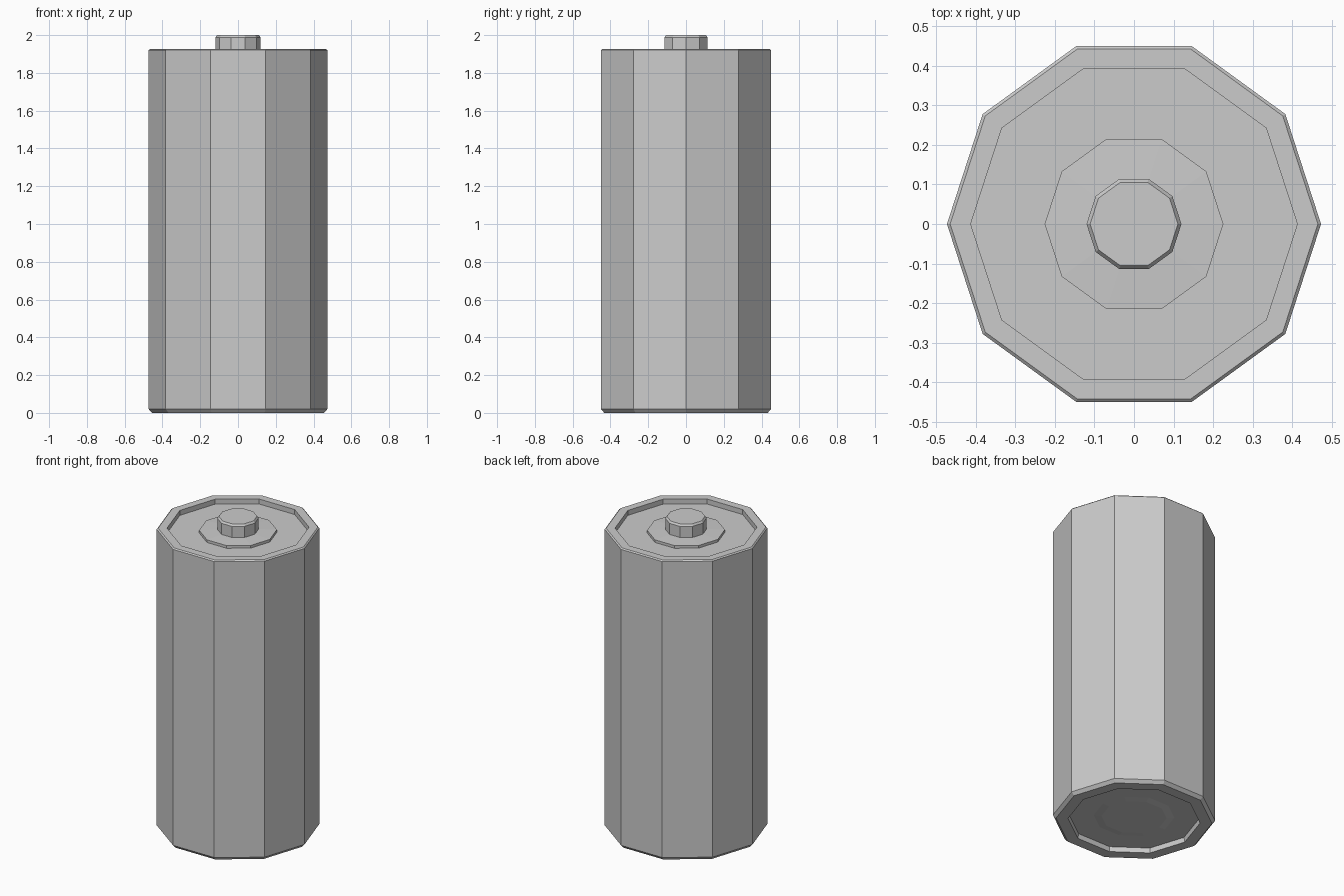
import bpy
import bmesh
from math import cos, sin, tau

if "Cube" in bpy.data.objects:
    bpy.data.objects.remove(bpy.data.objects["Cube"], do_unlink=True)

SIDES = 10

grey = bpy.data.materials.new("plain_grey")
grey.use_nodes = True
colour = (0.6, 0.6, 0.6, 1)
grey.diffuse_color = colour
grey.node_tree.nodes["Principled BSDF"].inputs["Base Color"].default_value = colour


def turned_part(name, profile):
    """Closed ten-sided solid from (radius, z) rings, capped at both ends."""
    bm = bmesh.new()
    rings = [[bm.verts.new((r * cos(tau * i / SIDES), r * sin(tau * i / SIDES), z))
              for i in range(SIDES)] for r, z in profile]
    for low, high in zip(rings, rings[1:]):
        for i in range(SIDES):
            j = (i + 1) % SIDES
            bm.faces.new((low[i], low[j], high[j], high[i]))
    bm.faces.new(rings[0][::-1])
    bm.faces.new(rings[-1])
    bmesh.ops.recalc_face_normals(bm, faces=bm.faces)
    mesh = bpy.data.meshes.new(name)
    bm.to_mesh(mesh)
    bm.free()
    mesh.materials.append(grey)
    obj = bpy.data.objects.new(name, mesh)
    bpy.context.collection.objects.link(obj)
    return obj


# Casing: sunken base with a faint raised disc, chamfered rims, sunken top
turned_part("casing", [
    (0.19, 0.025), (0.235, 0.03), (0.38, 0.03), (0.385, 0.0), (0.455, 0.0),
    (0.473, 0.02), (0.473, 1.92), (0.465, 1.927), (0.413, 1.927), (0.413, 1.895),
])

# Raised terminal plate with a slight slope
turned_part("terminal_plate", [(0.226, 1.89), (0.226, 1.912), (0.12, 1.917)])

# Terminal button with a chamfered top
turned_part("terminal_button", [(0.12, 1.91), (0.12, 1.988), (0.111, 2.0)])
